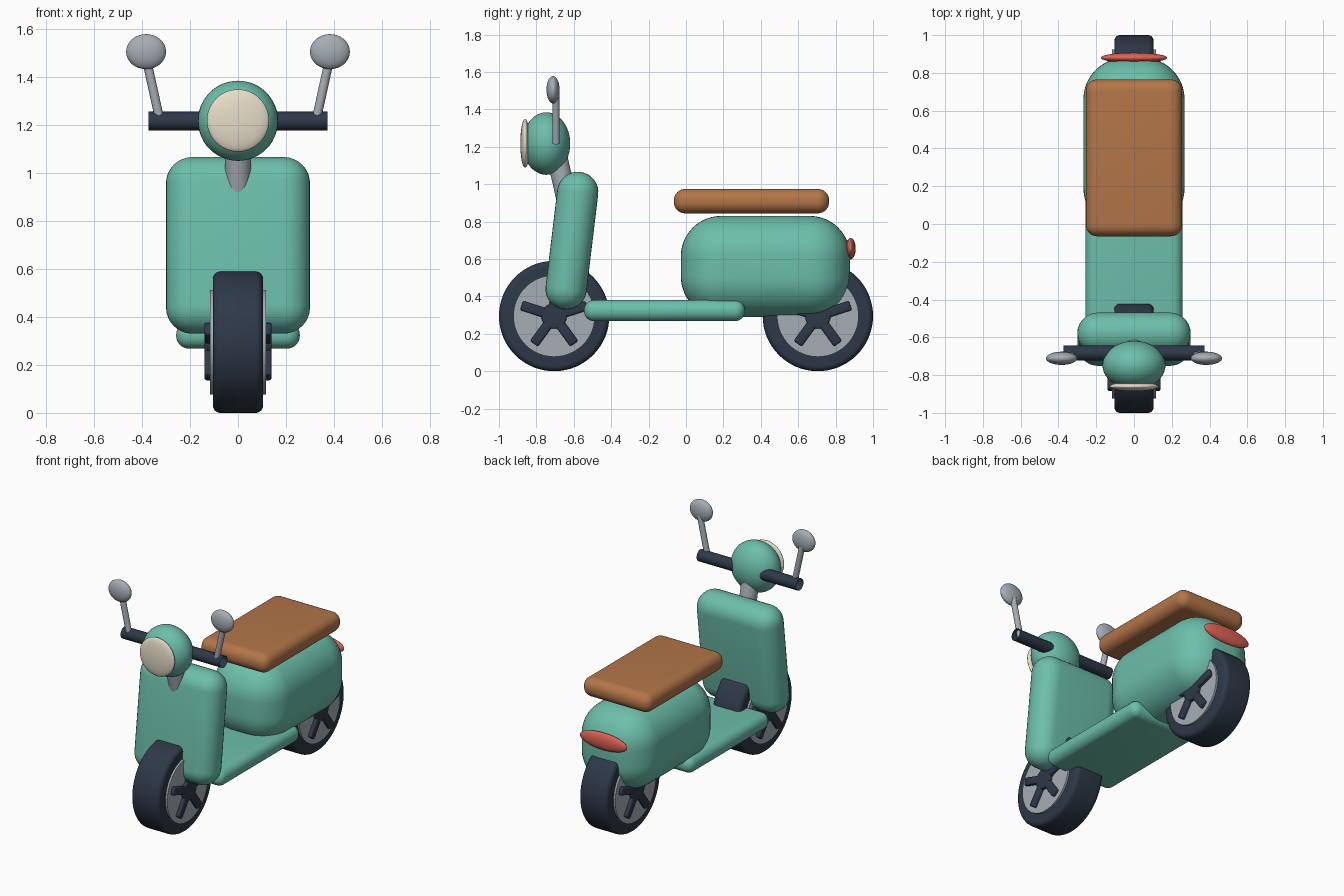
import bpy, math
from mathutils import Vector

if "Cube" in bpy.data.objects:
    bpy.data.objects.remove(bpy.data.objects["Cube"])


def material(name, rgb):
    m = bpy.data.materials.new(name)
    m.diffuse_color = (*rgb, 1)
    m.use_nodes = True
    m.node_tree.nodes["Principled BSDF"].inputs["Base Color"].default_value = m.diffuse_color
    return m


MINT = material("mint_paint", (0.15, 0.52, 0.40))
DARK = material("dark_rubber", (0.027, 0.04, 0.065))
TAN = material("tan_leather", (0.45, 0.18, 0.065))
RED = material("red_lens", (0.72, 0.12, 0.085))
CREAM = material("cream_lens", (0.80, 0.72, 0.58))
METAL = material("pale_metal", (0.38, 0.42, 0.46))


def finish(name, mat, bevel=0, segments=6, angle=35):
    ob = bpy.context.object
    ob.name = name
    ob.data.materials.append(mat)
    if bevel:
        mod = ob.modifiers.new("rounding", 'BEVEL')
        mod.width = bevel
        mod.segments = segments
        mod.limit_method = 'ANGLE'
        mod.angle_limit = math.radians(50)
        bpy.ops.object.modifier_apply(modifier=mod.name)
    bpy.ops.object.shade_smooth_by_angle(angle=math.radians(angle))
    return ob


def box(name, loc, size, mat, bevel, rot=0, segments=8):
    bpy.ops.mesh.primitive_cube_add(size=1, location=loc)
    bpy.context.object.scale = size
    bpy.ops.object.transform_apply(location=False, rotation=False, scale=True)
    ob = finish(name, mat, bevel, segments)
    ob.rotation_euler.x = rot
    return ob


def ellipsoid(name, loc, radii, mat):
    bpy.ops.mesh.primitive_uv_sphere_add(segments=40, ring_count=24, radius=1, location=loc)
    bpy.context.object.scale = radii
    bpy.ops.object.transform_apply(location=False, rotation=False, scale=True)
    return finish(name, mat, angle=80)


def tube(name, a, b, radius, mat, bevel=0, fill='NGON', sides=32):
    a, b = Vector(a), Vector(b)
    d = b - a
    bpy.ops.mesh.primitive_cylinder_add(vertices=sides, radius=radius, depth=d.length,
                                        end_fill_type=fill, location=(a + b) / 2)
    bpy.context.object.rotation_euler = d.to_track_quat('Z', 'Y').to_euler()
    return finish(name, mat, bevel)


# Wheels: tyre, rim disc, hub and five spokes each
for side, y in (("front", -0.705), ("rear", 0.705)):
    z = 0.295
    tube(side + "_tyre", (-0.104, y, z), (0.104, y, z), 0.295, DARK, 0.03, sides=64)
    tube(side + "_rim", (-0.117, y, z), (0.117, y, z), 0.218, METAL, sides=64)
    tube(side + "_hub", (-0.14, y, z), (0.14, y, z), 0.068, DARK, 0.008)
    for i in range(5):
        a = math.radians(18 + 72 * i)
        box(f"{side}_spoke_{i + 1}",
            (0, y + 0.118 * math.cos(a), z + 0.118 * math.sin(a)),
            (0.28, 0.13, 0.052), DARK, 0.01, rot=a, segments=3)

# Body panels
box("leg_shield", (0, -0.61, 0.698), (0.60, 0.22, 0.74), MINT, 0.109, rot=-0.12)
box("floorboard", (0, -0.115, 0.324), (0.515, 0.86, 0.112), MINT, 0.053)
box("rear_body", (0, 0.425, 0.56), (0.535, 0.905, 0.54), MINT, 0.215, segments=12)
box("seat", (0, 0.35, 0.909), (0.51, 0.83, 0.13), TAN, 0.06)
ellipsoid("tail_light", (0, 0.88, 0.655), (0.176, 0.027, 0.057), RED)

# Steering column, headlight and handlebar
tube("steering_column", (0, -0.705, 1.217), (0, -0.62, 0.84), 0.055, METAL)
ellipsoid("headlight_shell", (0, -0.747, 1.217), (0.167, 0.128, 0.167), MINT)
ellipsoid("headlight_lens", (0, -0.86, 1.218), (0.13, 0.026, 0.13), CREAM)
tube("handlebar", (-0.372, -0.683, 1.216), (0.372, -0.683, 1.216), 0.039, DARK, fill='NOTHING')

# Mirrors on both sides
for side, s in (("right", 1), ("left", -1)):
    tube(side + "_mirror_stem", (s * 0.325, -0.695, 1.217), (s * 0.383, -0.695, 1.48),
         0.019, METAL, sides=20)
    ellipsoid(side + "_mirror", (s * 0.383, -0.711, 1.505), (0.083, 0.035, 0.073), METAL)
